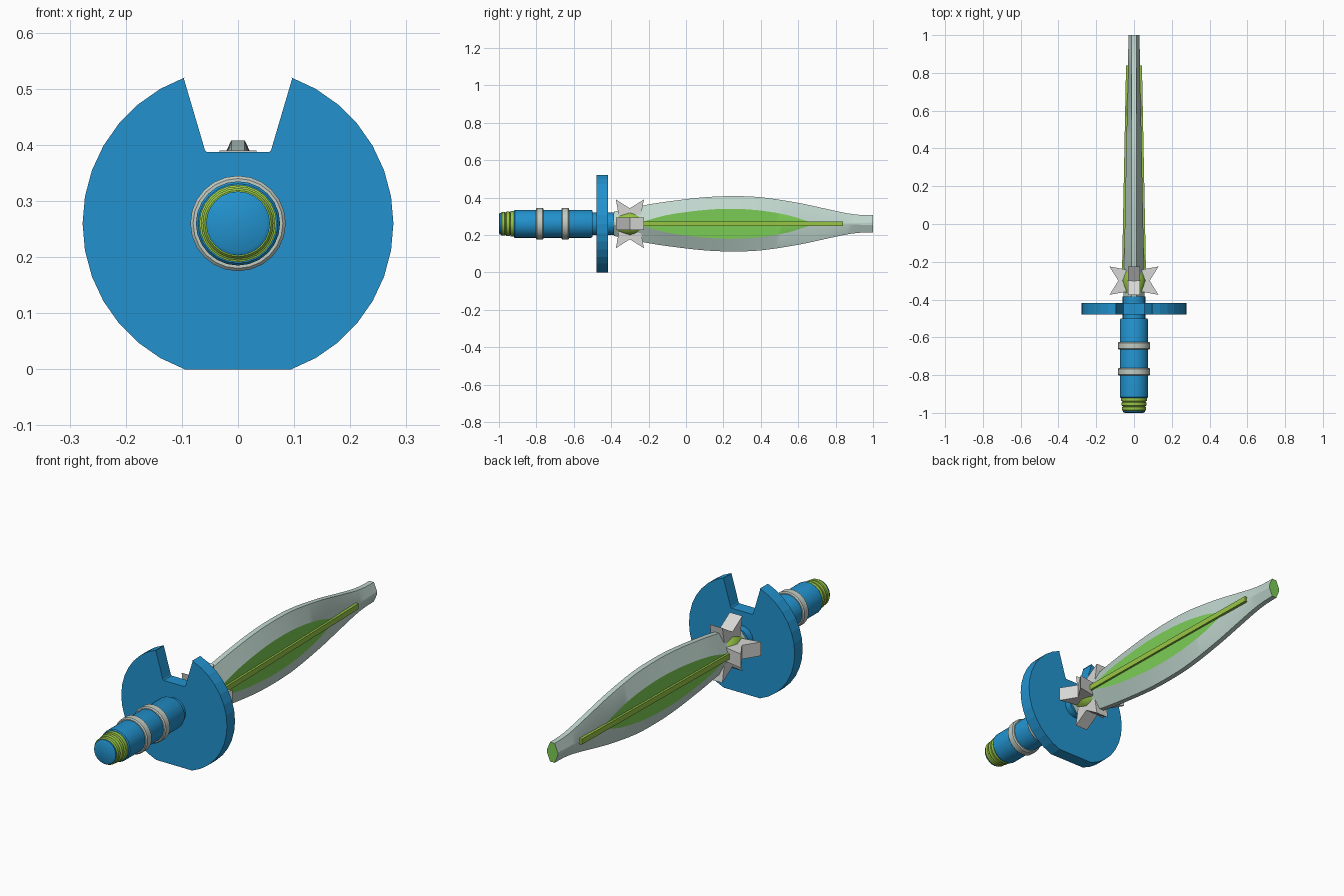
import bpy, bmesh, math
from mathutils import Matrix, Vector

if "Cube" in bpy.data.objects:
    bpy.data.objects.remove(bpy.data.objects["Cube"])

ZC = 0.26  # height of the long axis


def material(name, rgb):
    m = bpy.data.materials.new(name)
    m.diffuse_color = (*rgb, 1)
    m.use_nodes = True
    m.node_tree.nodes["Principled BSDF"].inputs["Base Color"].default_value = m.diffuse_color
    return m


BLUE = material("blue", (0.016, 0.29, 0.62))
OLIVE = material("yellow green", (0.31, 0.56, 0.06))
LEAF = material("leaf green", (0.20, 0.61, 0.09))
STEEL = material("pale steel", (0.53, 0.68, 0.62))
GREY = material("light grey", (0.68, 0.68, 0.67))
BAND = material("band grey", (0.53, 0.60, 0.54))


def finish(name, bm, mats, smooth=None):
    bmesh.ops.recalc_face_normals(bm, faces=bm.faces)
    me = bpy.data.meshes.new(name)
    bm.to_mesh(me)
    bm.free()
    for m in mats:
        me.materials.append(m)
    ob = bpy.data.objects.new(name, me)
    bpy.context.collection.objects.link(ob)
    if smooth:
        bpy.ops.object.select_all(action='DESELECT')
        ob.select_set(True)
        bpy.context.view_layer.objects.active = ob
        bpy.ops.object.shade_smooth_by_angle(angle=math.radians(smooth))
    return ob


def loft(bm, rings):
    """Skin equal-length rings of points and cap both ends; returns the end cap."""
    vs = [[bm.verts.new(p) for p in r] for r in rings]
    n = len(vs[0])
    for a, b in zip(vs, vs[1:]):
        for i in range(n):
            f = bm.faces.new((a[i], a[(i + 1) % n], b[(i + 1) % n], b[i]))
            f.tag = False
    bm.faces.new(vs[0])
    return bm.faces.new(vs[-1])


def lathe(name, profile, mat, n=24):
    """Turn (y, radius) pairs around the long axis."""
    bm = bmesh.new()
    loft(bm, [[(r * math.sin(2 * math.pi * i / n), y, ZC + r * math.cos(2 * math.pi * i / n))
               for i in range(n)] for y, r in profile])
    return finish(name, bm, [mat], 35)


def prism(bm, pts, axis_vec, to3d):
    """Extrude a 2D outline along a vector."""
    f = bm.faces.new([bm.verts.new(to3d(*p)) for p in pts])
    ext = bmesh.ops.extrude_face_region(bm, geom=[f])
    verts = [v for v in ext['geom'] if isinstance(v, bmesh.types.BMVert)]
    bmesh.ops.translate(bm, verts=verts, vec=axis_vec)
    return [*f.verts, *verts]


def curve(keys, x):
    """Smooth interpolation through (x, value) keys."""
    def slope(i):
        a, b = keys[max(i - 1, 0)], keys[min(i + 1, len(keys) - 1)]
        return (b[1] - a[1]) / (b[0] - a[0])
    if x <= keys[0][0]:
        return keys[0][1]
    for i in range(len(keys) - 1):
        (x0, v0), (x1, v1) = keys[i], keys[i + 1]
        if x <= x1:
            d = x1 - x0
            t = (x - x0) / d
            return ((2*t**3 - 3*t*t + 1) * v0 + (t**3 - 2*t*t + t) * d * slope(i)
                    + (3*t*t - 2*t**3) * v1 + (t**3 - t*t) * d * slope(i + 1))
    return keys[-1][1]


# Handle, bands, pommel and neck
lathe("handle", [(-0.92, 0.071), (-0.915, 0.075), (-0.51, 0.075), (-0.50, 0.071)], BLUE)
for k, y in enumerate((-0.782, -0.645)):
    lathe(f"handle_band_{k + 1}", [(y - 0.02, 0.08), (y - 0.015, 0.085),
                                   (y + 0.015, 0.085), (y + 0.02, 0.08)], BAND)
lathe("pommel_rings", [(-0.99, 0.059), (-0.985, 0.063), (-0.97, 0.063), (-0.965, 0.058),
                       (-0.96, 0.066), (-0.945, 0.066), (-0.94, 0.060),
                       (-0.937, 0.069), (-0.92, 0.069)], OLIVE)
lathe("pommel_cap", [(-1.0, 0.050), (-0.996, 0.057), (-0.985, 0.057)], BLUE)
lathe("neck", [(-0.505, 0.06), (-0.385, 0.06)], BLUE)

# Disc guard with notch above and flat foot below
R = 0.277
arc = [(R * math.sin(math.radians(a)), ZC + R * math.cos(math.radians(a))) for a in range(20, 161, 10)]
right = [(0.055, 0.387), (0.059, 0.391), (0.0965, 0.518)] + arc[:-1] + [(arc[-1][0], 0.0)]
bm = bmesh.new()
prism(bm, right + [(-x, z) for x, z in reversed(right)], (0, 0.06, 0), lambda x, z: (x, -0.478, z))
finish("disc_guard", bm, [BLUE])

# Blade: lengthwise sections with a leaf-shaped face inlaid on both flanks
HEIGHT = [(-0.385, 0.065), (-0.23, 0.098), (-0.1, 0.119), (0.1, 0.142), (0.25, 0.148), (0.4, 0.142),
          (0.6, 0.112), (0.75, 0.080), (0.87, 0.055), (0.94, 0.047), (1.0, 0.046)]
INLAY = [(-0.25, 0.006), (-0.1, 0.047), (0.1, 0.074), (0.25, 0.080), (0.4, 0.071), (0.55, 0.045),
         (0.69, 0.006), (1.0, 0.006)]


def half_width(y):
    return 0.056 - 0.027 * (y + 0.385) / 1.385


bm = bmesh.new()
rings = []
N = 40
for i in range(N + 1):
    y = -0.385 + 1.385 * i / N
    h, g, w = curve(HEIGHT, y), curve(INLAY, y), half_width(y)
    e = 0.012
    rings.append([(x, y, ZC + z) for x, z in
                  ((w, -g), (w, g), (e, h), (-e, h), (-w, g), (-w, -g), (-e, -h), (e, -h))])
tip = loft(bm, rings)
bm.normal_update()
for f in bm.faces:
    c = f.calc_center_median()
    if abs(c.z - ZC) < 1e-4 and abs(c.x) > 0.02 and -0.25 < c.y < 0.69:
        f.material_index = 1
tip.material_index = 1
finish("blade", bm, [STEEL, LEAF], 20)

# Raised centre rib on each flank
for s, side in ((1, "right"), (-1, "left")):
    bm = bmesh.new()
    loft(bm, [[(s * x, y, ZC + z) for x, z in
               ((half_width(y) - 0.015, -0.013), (half_width(y) + 0.01, -0.013),
                (half_width(y) + 0.01, 0.013), (half_width(y) - 0.015, 0.013))]
              for y in (-0.26, 0.84)])
    finish(f"blade_rib_{side}", bm, [OLIVE])

# Hub and the ring of four forked spikes around it
lathe("spike_hub", [(-0.40, 0.035), (-0.36, 0.052), (-0.32, 0.064), (-0.28, 0.064),
                    (-0.24, 0.05), (-0.21, 0.03)], OLIVE, 16)
FORK = [(0.075, 0.13), (0, 0.083), (-0.075, 0.13), (-0.058, 0.037), (0, 0.06), (0.058, 0.037)]
bm = bmesh.new()
for k in range(4):
    vs = prism(bm, FORK, (0.066, 0, 0), lambda y, z: (-0.033, y, z))
    bmesh.ops.rotate(bm, verts=vs, cent=(0, 0, 0), matrix=Matrix.Rotation(k * math.pi / 2, 3, 'Y'))
bmesh.ops.translate(bm, verts=bm.verts, vec=Vector((0, -0.30, ZC)))
finish("forked_spikes", bm, [GREY])
